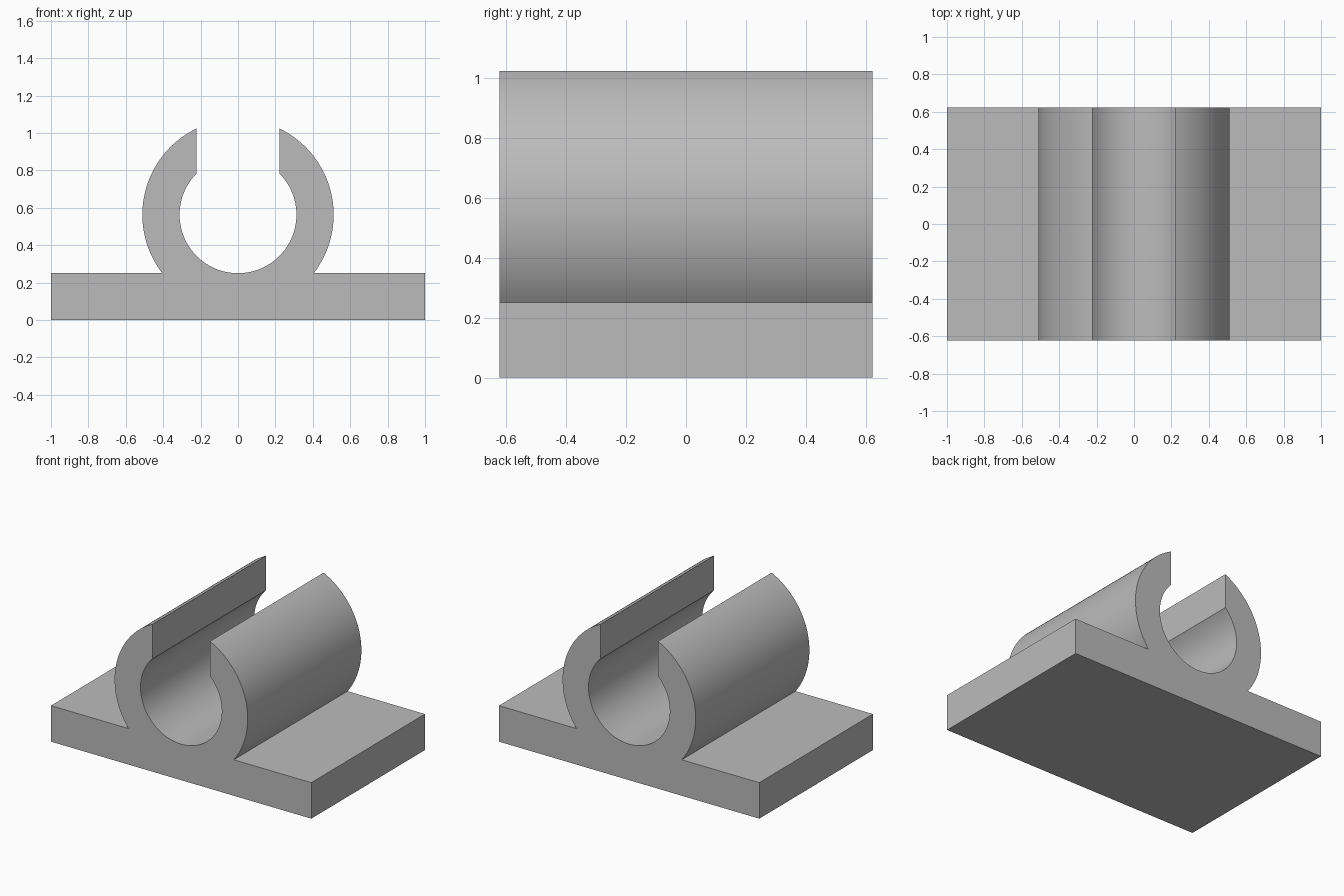
import bpy
import bmesh
from math import asin, acos, cos, sin, pi, radians

cube = bpy.data.objects.get("Cube")
if cube:
    bpy.data.objects.remove(cube, do_unlink=True)

BASE_TOP, HALF_DEPTH = 0.25, 0.624
CENTRE_Z, R_IN, R_OUT, HALF_SLOT = 0.5625, 0.3125, 0.5115, 0.221

grey = bpy.data.materials.new("plain grey")
grey.use_nodes = True
colour = (0.5, 0.5, 0.5, 1)
grey.diffuse_color = colour
grey.node_tree.nodes["Principled BSDF"].inputs["Base Color"].default_value = colour


def arc(radius, start, end, steps):
    """Points on a circle about the bore axis."""
    angles = [start + (end - start) * i / steps for i in range(steps + 1)]
    return [(radius * cos(a), CENTRE_Z + radius * sin(a)) for a in angles]


# Right half of the outline: base edge, outer wall, slot wall, bore
foot = asin((BASE_TOP - CENTRE_Z) / R_OUT)
half = [(1, 0), (1, BASE_TOP)]
half += arc(R_OUT, foot, acos(HALF_SLOT / R_OUT), 40)
half += arc(R_IN, acos(HALF_SLOT / R_IN), -pi / 2, 48)
outline = half + [(-x, z) for x, z in reversed(half[:-1])]

# Extrude the mirrored outline along the depth
bm = bmesh.new()
front = bm.faces.new([bm.verts.new((x, -HALF_DEPTH, z)) for x, z in outline])
result = bmesh.ops.extrude_face_region(bm, geom=[front], use_keep_orig=True)
back = [v for v in result["geom"] if isinstance(v, bmesh.types.BMVert)]
bmesh.ops.translate(bm, verts=back, vec=(0, 2 * HALF_DEPTH, 0))
bmesh.ops.recalc_face_normals(bm, faces=bm.faces)
mesh = bpy.data.meshes.new("pipe_clip")
bm.to_mesh(mesh)
bm.free()
mesh.materials.append(grey)

clip = bpy.data.objects.new("pipe_clip", mesh)
bpy.context.collection.objects.link(clip)
bpy.context.view_layer.objects.active = clip
clip.select_set(True)
bpy.ops.object.shade_smooth_by_angle(angle=radians(30))
